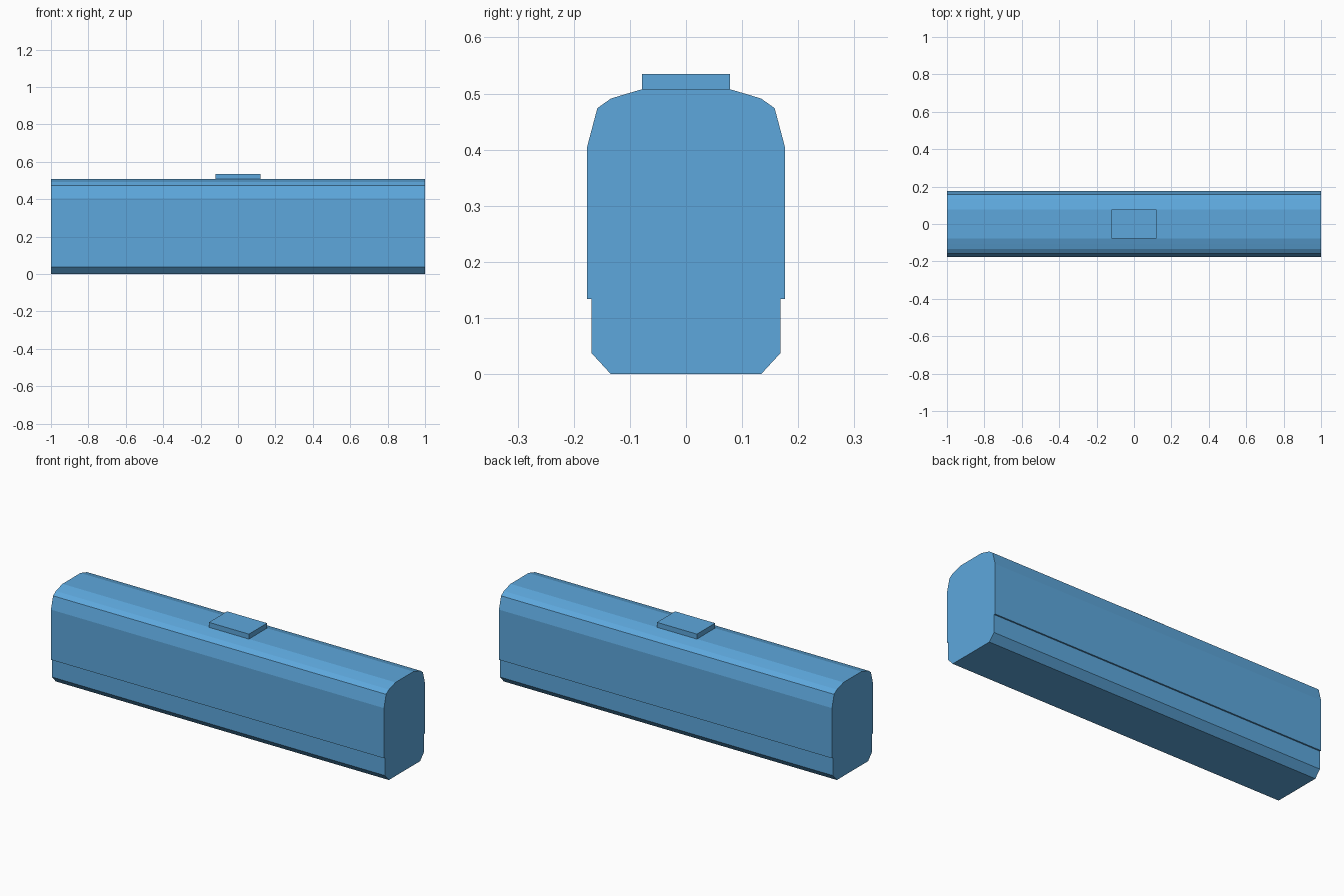
import bpy
import bmesh

if "Cube" in bpy.data.objects:
    bpy.data.objects.remove(bpy.data.objects["Cube"])

blue = bpy.data.materials.new("sky blue")
blue.diffuse_color = (0.11, 0.39, 0.72, 1)
blue.use_nodes = True
blue.node_tree.nodes["Principled BSDF"].inputs["Base Color"].default_value = blue.diffuse_color


def extrude_profile(name, half_profile, half_length):
    """Mirror a (y, z) half profile and extrude it along x."""
    outline = half_profile + [(-y, z) for y, z in reversed(half_profile)]
    bm = bmesh.new()
    face = bm.faces.new([bm.verts.new((-half_length, y, z)) for y, z in outline])
    result = bmesh.ops.extrude_face_region(bm, geom=[face], use_keep_orig=True)
    verts = [g for g in result["geom"] if isinstance(g, bmesh.types.BMVert)]
    bmesh.ops.translate(bm, verts=verts, vec=(2 * half_length, 0, 0))
    bmesh.ops.recalc_face_normals(bm, faces=bm.faces)
    mesh = bpy.data.meshes.new(name)
    bm.to_mesh(mesh)
    bm.free()
    mesh.materials.append(blue)
    obj = bpy.data.objects.new(name, mesh)
    bpy.context.collection.objects.link(obj)
    return obj


# Long body: chamfered underside, stepped skirt, rounded roof
extrude_profile("carriage_body", [
    (0.134, 0.0), (0.168, 0.037), (0.168, 0.134), (0.176, 0.134),
    (0.176, 0.406), (0.158, 0.474), (0.134, 0.491), (0.108, 0.499),
    (0.077, 0.508)], 1.0)

# Flat unit in the middle of the roof
extrude_profile("roof_unit", [(0.078, 0.508), (0.078, 0.535)], 0.12)
